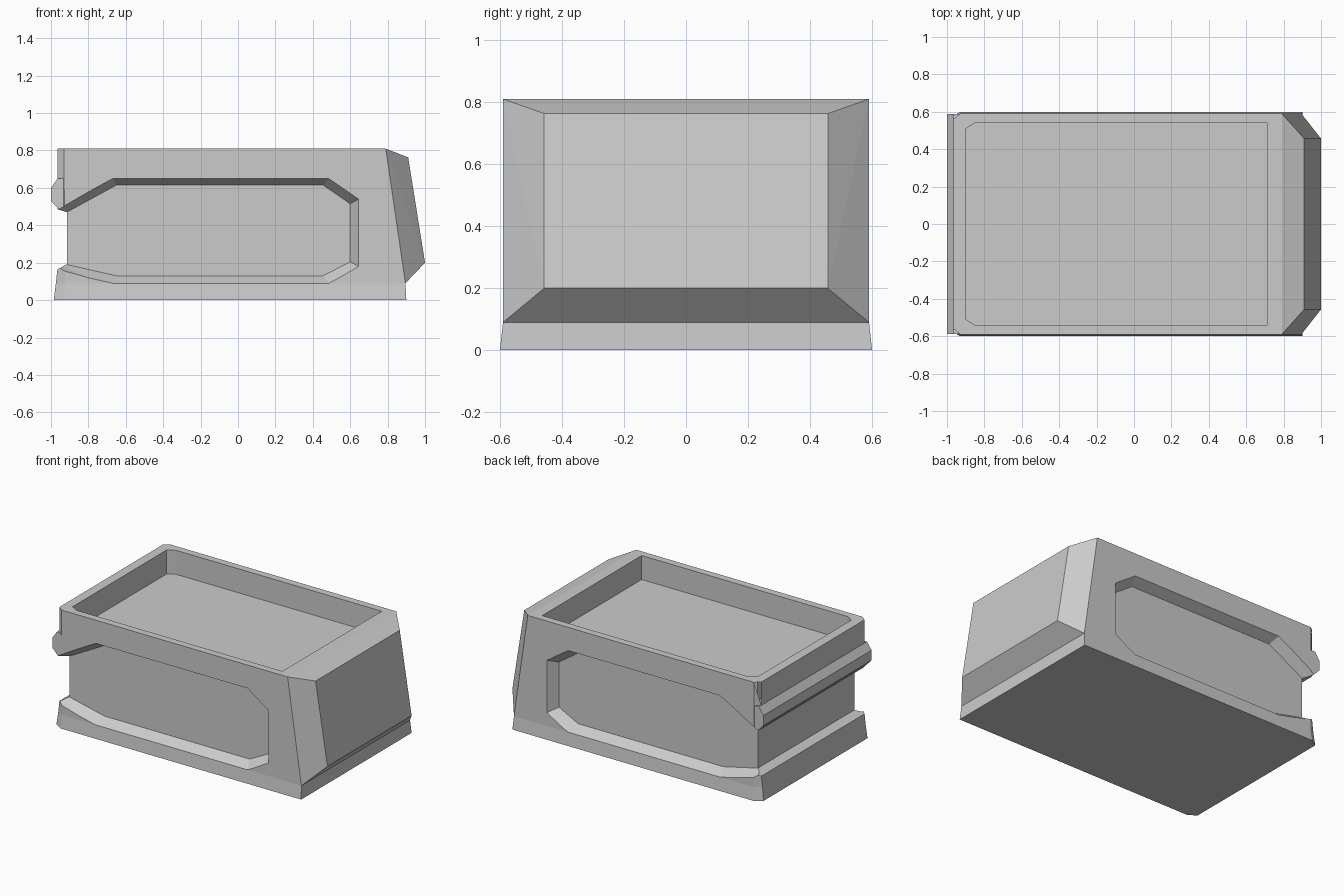
import bpy, bmesh

if "Cube" in bpy.data.objects:
    bpy.data.objects.remove(bpy.data.objects["Cube"])


def finish(bm, name):
    bmesh.ops.recalc_face_normals(bm, faces=bm.faces)
    me = bpy.data.meshes.new(name)
    bm.to_mesh(me)
    bm.free()
    ob = bpy.data.objects.new(name, me)
    bpy.context.collection.objects.link(ob)
    return ob


def loft(name, rings):
    """Closed solid through rings of equal point count."""
    bm = bmesh.new()
    loops = [[bm.verts.new(p) for p in r] for r in rings]
    n = len(loops[0])
    for a, b in zip(loops, loops[1:]):
        for i in range(n):
            j = (i + 1) % n
            bm.faces.new((a[i], a[j], b[j], b[i]))
    bm.faces.new(loops[0])
    bm.faces.new(loops[-1])
    return finish(bm, name)


def hull(name, pts):
    bm = bmesh.new()
    for p in pts:
        bm.verts.new(p)
    bmesh.ops.convex_hull(bm, input=bm.verts)
    bmesh.ops.dissolve_limit(bm, angle_limit=0.01, verts=bm.verts, edges=bm.edges)
    return finish(bm, name)


def combine(target, tool, op):
    """Apply a boolean and remove the tool object."""
    m = target.modifiers.new("cut", 'BOOLEAN')
    m.object, m.operation, m.solver = tool, op, 'EXACT'
    bpy.context.view_layer.update()
    dg = bpy.context.evaluated_depsgraph_get()
    me = bpy.data.meshes.new_from_object(target.evaluated_get(dg))
    target.modifiers.clear()
    target.data = me
    bpy.data.objects.remove(tool)


# Main block: slightly flared foot, chamfered back corners, sloping front
sections = [  # z, back x, chamfer x, chamfer y, half width, front x
    (0.0, -0.985, -0.93, 0.565, 0.60, 0.90),
    (0.09, -0.974, -0.925, 0.56, 0.59, 0.895),
    (0.17, -0.965, -0.927, 0.56, 0.59, 0.8833),
    (0.81, -0.965, -0.93, 0.56, 0.59, 0.79),
]
body = loft("body", [
    [(xb, -yc, z), (xc, -y, z), (xf, -y, z), (xf, y, z), (xc, y, z), (xb, yc, z)]
    for z, xb, xc, yc, y, xf in sections])

# Faceted nose
nose = [(0.79, 0.59, 0.81), (0.895, 0.59, 0.09), (0.91, 0.457, 0.763),
        (1.0, 0.457, 0.20), (0.76, 0.5, 0.7), (0.80, 0.5, 0.2)]
combine(body, hull("nose", [(x, s * y, z) for x, y, z in nose for s in (-1, 1)]), 'UNION')

# Ridge across the back
ridge = [(-0.90, 0.65), (-0.965, 0.65), (-1.0, 0.60), (-1.0, 0.53),
         (-0.955, 0.483), (-0.90, 0.483)]
combine(body, loft("ridge", [[(x, y, z) for x, z in ridge] for y in (-0.587, 0.587)]), 'UNION')

# Bevelled side recesses, open towards the back
outer = [(-1.02, 0.451), (-0.67, 0.65), (0.485, 0.65), (0.645, 0.54),
         (0.645, 0.18), (0.485, 0.09), (-0.67, 0.09), (-1.02, 0.181)]
inner = [(-1.02, 0.413), (-0.65, 0.615), (0.455, 0.615), (0.60, 0.515),
         (0.60, 0.205), (0.455, 0.13), (-0.65, 0.13), (-1.02, 0.214)]
for s in (-1, 1):
    pts = []
    for (xo, zo), (xi, zi) in zip(outer, inner):
        pts += [(xi, s * 0.523, zi),
                (xo + (xo - xi) * 0.5, s * 0.6235, zo + (zo - zi) * 0.5)]
    combine(body, hull("side_recess", pts), 'DIFFERENCE')

# Back recess joining both sides
back = [(-0.915, 0.47), (-1.05, 0.513), (-1.05, 0.117), (-0.915, 0.192)]
combine(body, loft("back_recess", [[(x, y, z) for x, z in back] for y in (-0.7, 0.7)]), 'DIFFERENCE')

# Sunken tray in the top
tray = [(-0.90, -0.51), (-0.85, -0.54), (0.715, -0.54),
        (0.715, 0.54), (-0.85, 0.54), (-0.90, 0.51)]
combine(body, loft("tray", [[(x, y, z) for x, y in tray] for z in (0.645, 0.9)]), 'DIFFERENCE')
